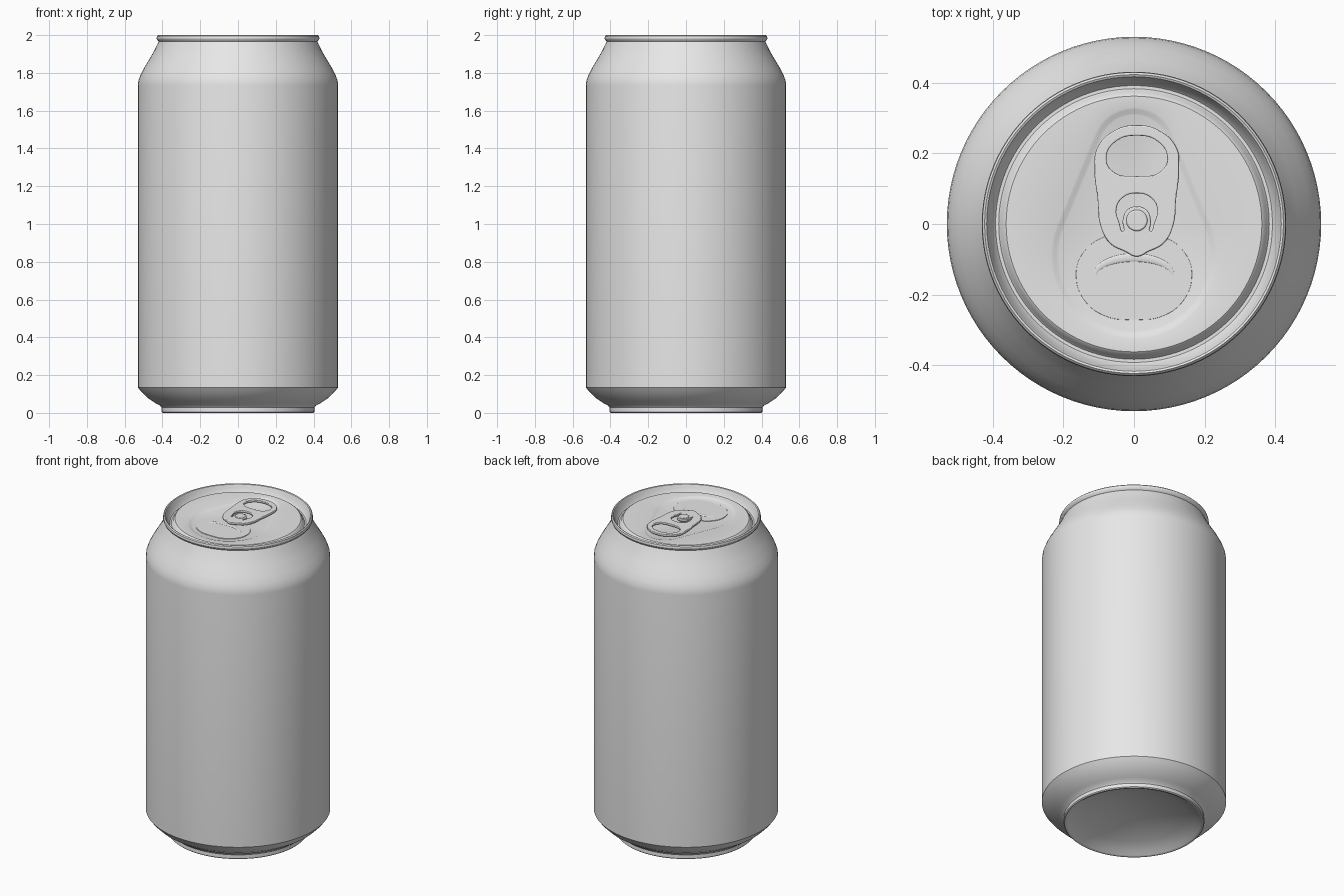
import bpy, bmesh
from math import sin, cos, pi, sqrt, radians

if "Cube" in bpy.data.objects:
    bpy.data.objects.remove(bpy.data.objects["Cube"])

SEGMENTS = 96
PANEL_Z = 1.974
RECESS_Z = PANEL_Z - 0.008

metal = bpy.data.materials.new("plain_grey_metal")
metal.use_nodes = True
grey = (0.8, 0.8, 0.8, 1)
metal.diffuse_color = grey
metal.node_tree.nodes["Principled BSDF"].inputs["Base Color"].default_value = grey


def finish(obj, angle=30):
    """Give the part its material and smooth shading with crisp edges."""
    bpy.ops.object.select_all(action='DESELECT')
    obj.select_set(True)
    bpy.context.view_layer.objects.active = obj
    if obj.type == 'CURVE':
        bpy.ops.object.convert(target='MESH')
        obj = bpy.context.object
    obj.data.materials.clear()
    obj.data.materials.append(metal)
    bpy.ops.object.shade_smooth_by_angle(angle=radians(angle))
    return obj


def loft(name, rings):
    """Skin rings given as (radius function of angle, height)."""
    bm = bmesh.new()
    angles = [2 * pi * i / SEGMENTS for i in range(SEGMENTS)]
    loops = [[bm.verts.new((f(a) * cos(a), f(a) * sin(a), z)) for a in angles]
             for f, z in rings]
    for low, high in zip(loops, loops[1:]):
        for i in range(SEGMENTS):
            j = (i + 1) % SEGMENTS
            bm.faces.new((low[i], low[j], high[j], high[i]))
    bmesh.ops.remove_doubles(bm, verts=bm.verts, dist=1e-5)
    mesh = bpy.data.meshes.new(name)
    bm.to_mesh(mesh)
    bm.free()
    obj = bpy.data.objects.new(name, mesh)
    bpy.context.collection.objects.link(obj)
    return finish(obj)


def circle(r):
    return lambda a: r


def mirrored(half):
    """Close a half outline (x >= 0) by mirroring it across x."""
    return half + [(-x, y) for x, y in reversed(half) if x > 0]


def plate(name, outlines, z, thickness, bevel, x=0):
    """Flat plate from smooth outlines; inner outlines become holes."""
    curve = bpy.data.curves.new(name, 'CURVE')
    curve.dimensions = '2D'
    curve.fill_mode = 'BOTH'
    curve.extrude = thickness / 2 - bevel
    curve.bevel_depth = bevel
    curve.bevel_resolution = 2
    curve.resolution_u = 10
    for points in outlines:
        spline = curve.splines.new('BEZIER')
        spline.bezier_points.add(len(points) - 1)
        spline.use_cyclic_u = True
        for knot, (px, py) in zip(spline.bezier_points, points):
            knot.co = (px, py, 0)
            knot.handle_left_type = knot.handle_right_type = 'AUTO'
    obj = bpy.data.objects.new(name, curve)
    obj.location = (x, 0, z)
    bpy.context.collection.objects.link(obj)
    return finish(obj)


# Can body: domed base, foot, chamfer, wall, shoulder, neck, rim and groove
profile = [
    (0, 0.1), (0.1, 0.092), (0.2, 0.075), (0.3, 0.047), (0.36, 0.022), (0.385, 0.004),
    (0.392, 0), (0.4, 0), (0.405, 0.005), (0.404, 0.028), (0.412, 0.038),
    (0.435, 0.05), (0.48, 0.08), (0.513, 0.113), (0.53, 0.135),
    (0.53, 1.735), (0.527, 1.76), (0.516, 1.79), (0.498, 1.825), (0.465, 1.88),
    (0.442, 1.92), (0.428, 1.95), (0.42, 1.966),
    (0.427, 1.972), (0.431, 1.982), (0.429, 1.994), (0.423, 2.0), (0.417, 1.997),
    (0.41, 1.98), (0.4, 1.955), (0.392, 1.946), (0.383, 1.946), (0.376, 1.954),
    (0.37, 1.968), (0.362, PANEL_Z),
]
loft("can_body", [(circle(r), z) for r, z in profile])


# Lid panel with a shallow teardrop recess (hull of a small and a large circle)
def teardrop(inset):
    def radius(a):
        best = 0
        for k in range(41):
            t = k / 40
            cy, r = 0.21 - 0.3 * t, 0.12 + 0.115 * t - inset
            side = r * r - (cy * cos(a)) ** 2
            if side >= 0:
                best = max(best, cy * sin(a) + sqrt(side))
        return best
    return radius


loft("lid_panel", [
    (circle(0.362), PANEL_Z), (teardrop(0), PANEL_Z),
    (teardrop(0.006), PANEL_Z - 0.002), (teardrop(0.016), RECESS_Z + 0.002),
    (teardrop(0.022), RECESS_Z), (circle(0), RECESS_Z)])

# Scored mouth piece
mouth = mirrored([(0, -0.03), (0.08, -0.036), (0.145, -0.085), (0.163, -0.145),
                  (0.14, -0.215), (0.08, -0.26), (0, -0.27)])
plate("mouth_piece", [mouth], RECESS_Z, 0.007, 0.001)

# Raised crescent bead on the mouth piece
bead = bpy.data.curves.new("mouth_bead", 'CURVE')
bead.dimensions = '3D'
bead.bevel_depth = 0.012
bead.use_fill_caps = True
arc = bead.splines.new('POLY')
arc.points.add(24)
for i, p in enumerate(arc.points):
    a = pi * i / 24
    p.co = (0.11 * cos(a), -0.145 + 0.05 * sin(a), 0, 1)
    p.radius = 0.3 + 0.7 * sin(a)
bead_obj = bpy.data.objects.new("mouth_bead", bead)
bead_obj.location.z = RECESS_Z + 0.003
bead_obj.scale.z = 0.3
bpy.context.collection.objects.link(bead_obj)
finish(bead_obj, 60)

# Pull tab with a finger hole and a cut around the rivet tongue
tab_outline = mirrored([(0, 0.276), (0.06, 0.262), (0.108, 0.215), (0.116, 0.16),
                        (0.107, 0.07), (0.1, 0.0), (0.075, -0.05), (0.03, -0.075),
                        (0, -0.088)])
finger_hole = mirrored([(0, 0.254), (0.06, 0.238), (0.09, 0.19), (0.07, 0.146),
                        (0, 0.132)])
tongue_cut = mirrored([(0, 0.091), (0.045, 0.075), (0.062, 0.04), (0.054, 0.005),
                       (0.038, -0.024), (0.036, 0.01), (0.026, 0.036), (0, 0.046)])
plate("pull_tab", [tab_outline, finger_hole, tongue_cut], 1.98, 0.014, 0.004, 0.008)

# Rivet holding the tab
bpy.ops.mesh.primitive_cylinder_add(vertices=32, radius=0.03, depth=0.03,
                                    location=(0.008, 0.01, 1.977))
rivet = bpy.context.object
rivet.name = "rivet"
edge = rivet.modifiers.new("soft_edge", 'BEVEL')
edge.width = 0.004
edge.segments = 2
finish(rivet)
